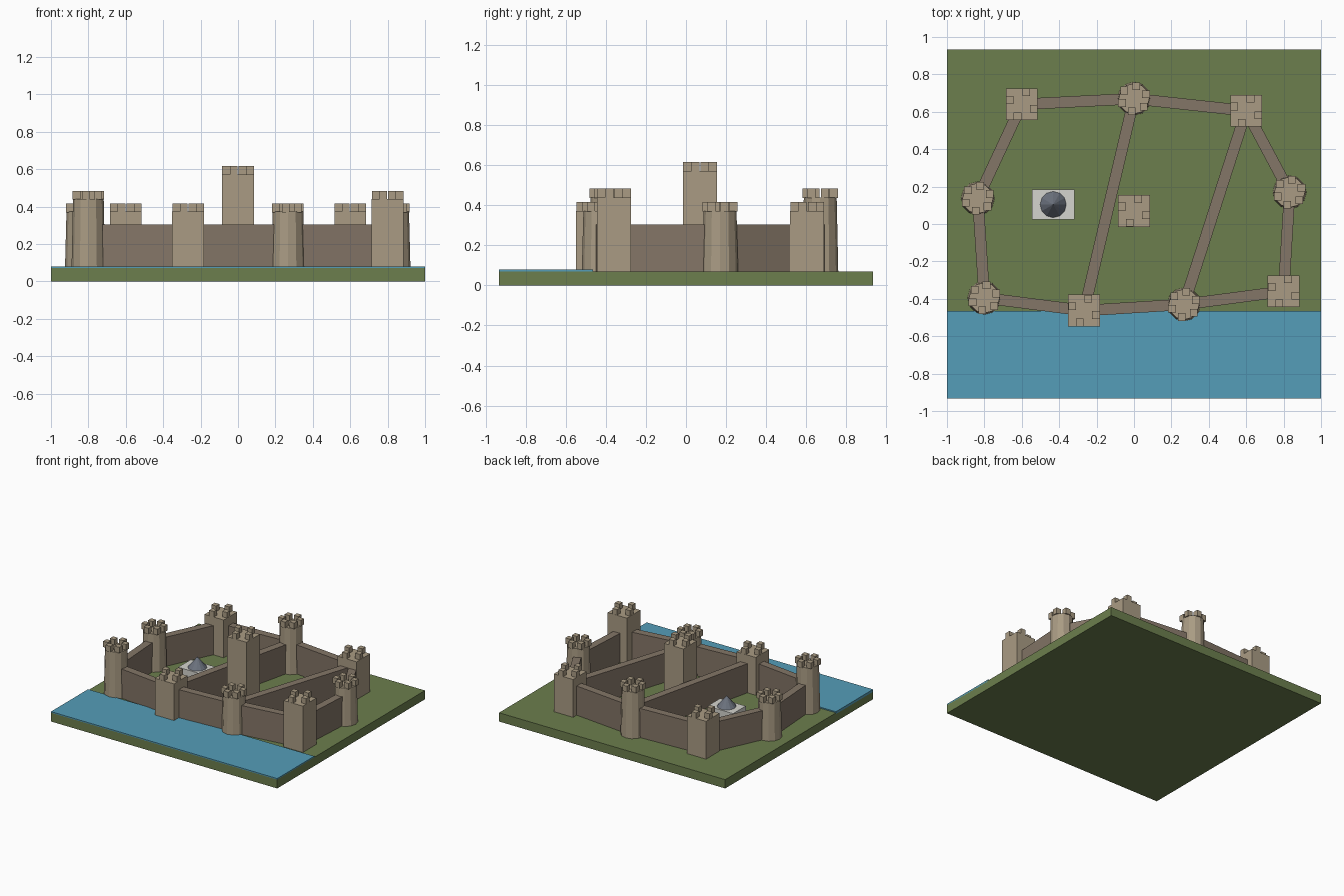
import bpy, math

if "Cube" in bpy.data.objects:
    bpy.data.objects.remove(bpy.data.objects["Cube"])

def mat(name, c):
    m = bpy.data.materials.new(name)
    m.diffuse_color = (*c, 1)
    m.use_nodes = True
    m.node_tree.nodes["Principled BSDF"].inputs["Base Color"].default_value = m.diffuse_color
    return m

GRASS = mat("grass", (0.15, 0.21, 0.075))
WATER = mat("water", (0.09, 0.34, 0.48))
STONE = mat("stone", (0.40, 0.33, 0.23))
WALL = mat("wall_stone", (0.23, 0.18, 0.135))
PALE = mat("pale_stone", (0.66, 0.66, 0.62))
SLATE = mat("slate", (0.15, 0.17, 0.21))
G = 0.07  # ground level

def box(name, x, y, z0, z1, sx, sy, m, rot=0):
    bpy.ops.mesh.primitive_cube_add(size=1, location=(x, y, (z0 + z1) / 2), rotation=(0, 0, rot))
    o = bpy.context.object
    o.name, o.scale = name, (sx, sy, z1 - z0)
    o.data.materials.append(m)

def cone(name, x, y, z0, z1, r1, r2, n, m):
    bpy.ops.mesh.primitive_cone_add(vertices=n, radius1=r1, radius2=r2, depth=z1 - z0,
                                    location=(x, y, (z0 + z1) / 2))
    o = bpy.context.object
    o.name = name
    o.data.materials.append(m)

# tower body with a ring of merlons
def tower(name, x, y, top, is_round):
    if is_round:
        cone(name, x, y, G, top, 0.09, 0.082, 12, STONE)
    else:
        box(name, x, y, G, top, 0.17, 0.17, STONE)
    n = 6 if is_round else 4
    for i in range(n):
        a = math.radians(20 if is_round else 70) + i * math.tau / n
        box(name + "_merlon", x + 0.068 * math.cos(a), y + 0.068 * math.sin(a),
            top - 0.003, top + 0.044, 0.041, 0.041, STONE)

# ground and river
box("ground", 0, 0, 0, G, 2, 1.866, GRASS)
box("river", 0, -0.699, G - 0.01, 0.079, 2, 0.468, WATER)

# ring of towers: x, y, body top, round
LOW, HIGH = 0.372, 0.44
towers = [(-0.60, 0.64, LOW, False), (0.0, 0.67, HIGH, True), (0.60, 0.605, LOW, False),
          (0.832, 0.17, LOW, True), (0.80, -0.36, HIGH, False), (0.267, -0.43, LOW, True),
          (-0.267, -0.463, LOW, False), (-0.80, -0.395, HIGH, True), (-0.835, 0.137, LOW, True)]
for t in towers:
    tower("round_tower" if t[3] else "square_tower", *t)
tower("keep", 0, 0.07, 0.572, False)

# curtain walls around the ring plus two inner cross walls
links = [(i, (i + 1) % 9) for i in range(9)] + [(1, 6), (2, 5)]
for i, j in links:
    (x0, y0), (x1, y1) = towers[i][:2], towers[j][:2]
    box("curtain_wall", (x0 + x1) / 2, (y0 + y1) / 2, G, 0.303,
        math.hypot(x1 - x0, y1 - y0), 0.06, WALL, math.atan2(y1 - y0, x1 - x0))

# courtyard hall with pointed roof
box("hall", -0.432, 0.104, G, 0.19, 0.227, 0.16, PALE)
cone("hall_roof", -0.432, 0.104, 0.19, 0.275, 0.07, 0, 12, SLATE)
